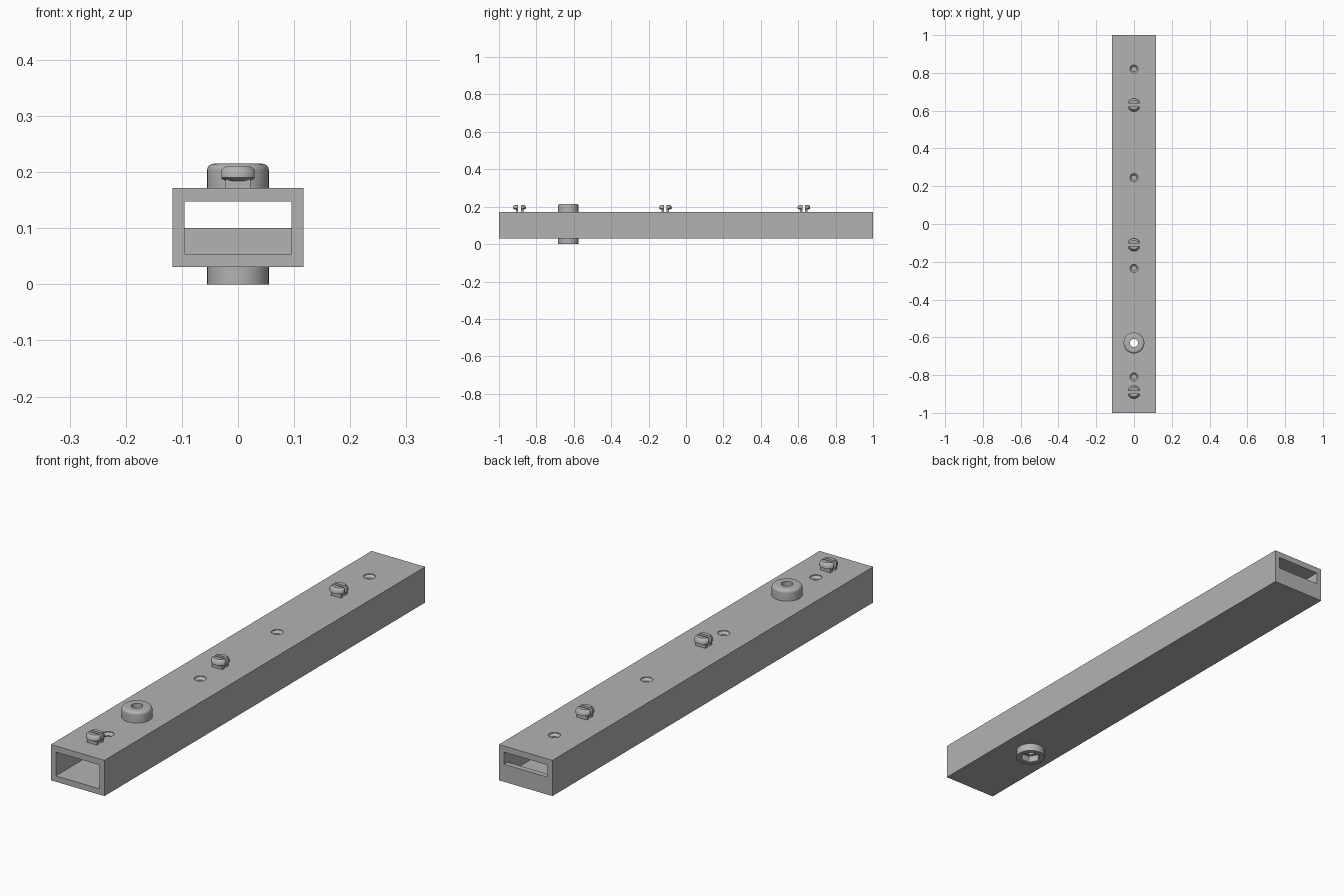
import bpy
import bmesh
import math
from mathutils import Matrix

cube = bpy.data.objects.get("Cube")
if cube:
    bpy.data.objects.remove(cube, do_unlink=True)

grey = bpy.data.materials.new("plain grey")
grey.use_nodes = True
COLOUR = (0.45, 0.45, 0.45, 1)
grey.diffuse_color = COLOUR
grey.node_tree.nodes["Principled BSDF"].inputs["Base Color"].default_value = COLOUR


def finish(name, bm):
    mesh = bpy.data.meshes.new(name)
    bmesh.ops.recalc_face_normals(bm, faces=bm.faces)
    bm.to_mesh(mesh)
    bm.free()
    mesh.materials.append(grey)
    ob = bpy.data.objects.new(name, mesh)
    bpy.context.collection.objects.link(ob)
    return ob


def block(name, x, y, z):
    """Box from (low, high) ranges."""
    bm = bmesh.new()
    size = [b - a for a, b in (x, y, z)]
    mid = [(a + b) / 2 for a, b in (x, y, z)]
    bmesh.ops.create_cube(bm, size=1, matrix=Matrix.Translation(mid) @ Matrix.Diagonal((*size, 1)))
    return finish(name, bm)


def lathe(name, y, profile, sides=48, turn=0):
    """Solid of revolution about a vertical axis, from (radius, z) points."""
    bm = bmesh.new()
    rings = []
    for r, z in profile:
        angles = [turn + math.tau * i / sides for i in range(sides)]
        rings.append([bm.verts.new((r * math.cos(a), y + r * math.sin(a), z)) for a in angles])
    for low, high in zip(rings, rings[1:]):
        for i in range(sides):
            j = (i + 1) % sides
            bm.faces.new((low[i], low[j], high[j], high[i]))
    bm.faces.new(rings[0][::-1])
    bm.faces.new(rings[-1])
    return finish(name, bm)


def combine(ob, tools, operation="DIFFERENCE"):
    """Apply a boolean with each tool, then discard the tool."""
    bpy.context.view_layer.objects.active = ob
    for tool in tools:
        tool.hide_render = True
        mod = ob.modifiers.new("cut", "BOOLEAN")
        mod.operation = operation
        mod.solver = "EXACT"
        mod.object = tool
        bpy.ops.object.modifier_apply(modifier=mod.name)
        bpy.data.objects.remove(tool, do_unlink=True)


def smooth(ob):
    bpy.ops.object.select_all(action="DESELECT")
    ob.select_set(True)
    bpy.context.view_layer.objects.active = ob
    bpy.ops.object.shade_smooth_by_angle(angle=math.radians(35))


BOTTOM, TOP = 0.031, 0.172
FLOOR, CEILING = 0.054, 0.148
INNER = 0.095
BOSS_Y, BOSS_R = -0.63, 0.055

# Hollow beam: open at the front, letterbox slot at the back
beam = block("beam", (-0.117, 0.117), (-1, 1), (BOTTOM, TOP))
cutters = [
    block("cavity", (-INNER, INNER), (-1.1, 0.978), (FLOOR, CEILING)),
    block("back_slot", (-INNER, INNER), (0.9, 1.1), (0.10, CEILING)),
    lathe("bolt_hole", BOSS_Y, [(0.021, -0.1), (0.021, 0.3)]),
]
# Countersunk screw holes in the upper wall
for y in (-0.81, -0.235, 0.245, 0.82):
    cutters.append(lathe("screw_hole", y, [(0.013, 0.12), (0.013, 0.16), (0.022, TOP - 0.003), (0.022, 0.2)], 32))
combine(beam, cutters)
smooth(beam)

# Upper boss with rounded rim and bolt hole
rim = 0.012
arc = [(BOSS_R - rim + rim * math.cos(a), 0.215 - rim + rim * math.sin(a))
       for a in (math.pi / 2 * i / 6 for i in range(7))]
upper = lathe("upper_boss", BOSS_Y, [(BOSS_R, TOP)] + arc)
combine(upper, [lathe("bolt_hole", BOSS_Y, [(0.021, -0.1), (0.021, 0.3)])])
smooth(upper)

# Lower boss with hexagonal nut pocket
lower = lathe("lower_boss", BOSS_Y, [(BOSS_R, 0), (BOSS_R, BOTTOM)])
combine(lower, [
    lathe("bolt_hole", BOSS_Y, [(0.021, -0.1), (0.021, 0.3)]),
    lathe("nut_pocket", BOSS_Y, [(0.038, -0.1), (0.038, 0.026)], 6),
])
smooth(lower)

# Split snap pins: round barbed head on a square stem, slotted across
for name, y in (("front", -0.89), ("middle", -0.11), ("back", 0.63)):
    pin = lathe(name + "_snap_pin", y, [(0.022, 0.184), (0.034, 0.190), (0.034, 0.197),
                                        (0.031, 0.204), (0.024, 0.210)], 32)
    combine(pin, [block("stem", (-0.022, 0.022), (y - 0.020, y + 0.020), (TOP - 0.01, 0.2))], "UNION")
    combine(pin, [
        block("split", (-0.1, 0.1), (y - 0.007, y + 0.007), (0.1, 0.3)),
        block("left_flat", (0.029, 0.1), (y - 0.1, y + 0.1), (0.1, 0.3)),
        block("right_flat", (-0.1, -0.029), (y - 0.1, y + 0.1), (0.1, 0.3)),
    ])
    smooth(pin)
